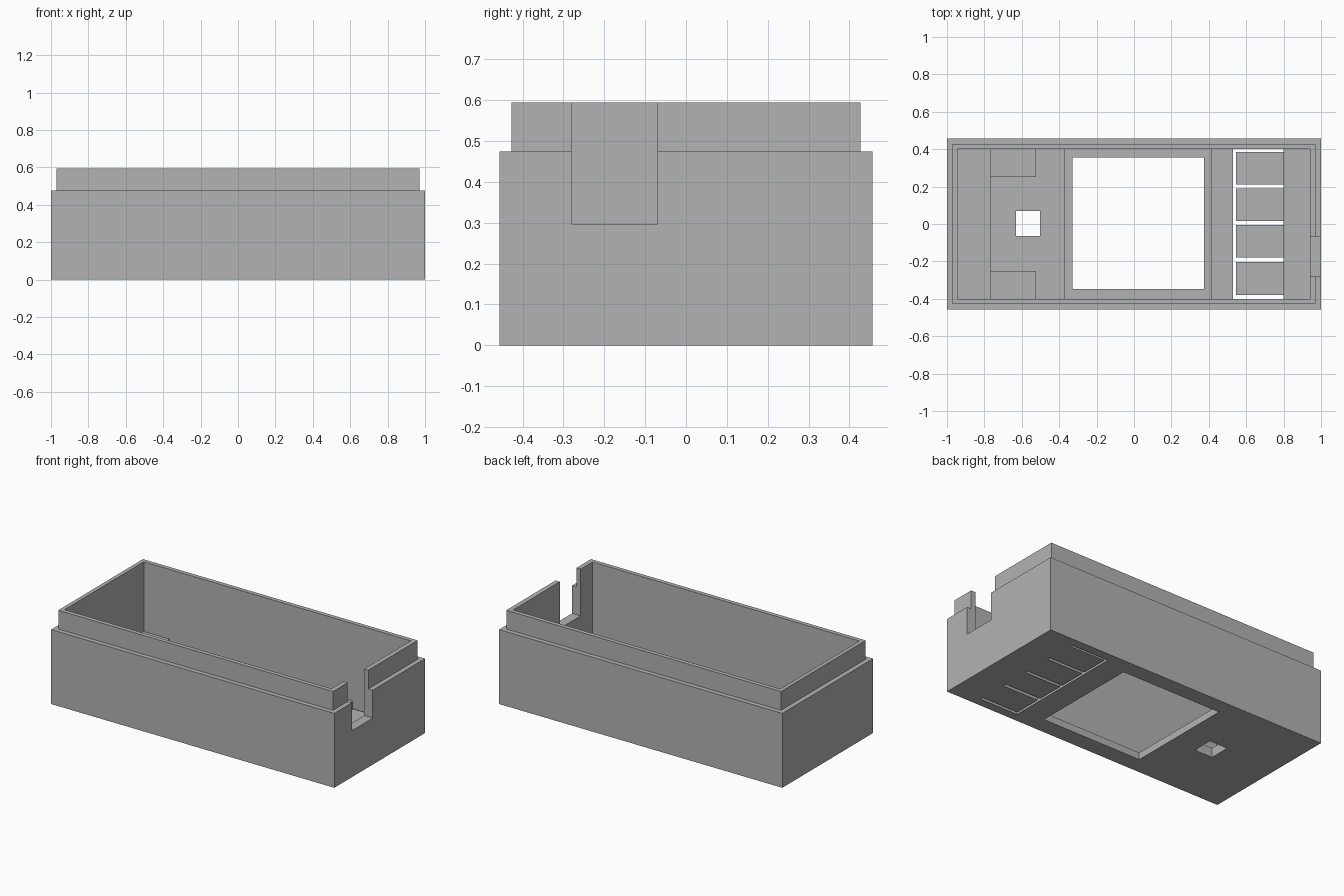
import bpy
import bmesh

cube = bpy.data.objects.get("Cube")
if cube:
    bpy.data.objects.remove(cube, do_unlink=True)

grey = bpy.data.materials.new("plain_grey")
grey.use_nodes = True
grey.diffuse_color = (0.45, 0.45, 0.45, 1)
grey.node_tree.nodes["Principled BSDF"].inputs["Base Color"].default_value = grey.diffuse_color


def make_object(name, bm):
    bmesh.ops.recalc_face_normals(bm, faces=bm.faces)
    mesh = bpy.data.meshes.new(name)
    bm.to_mesh(mesh)
    bm.free()
    mesh.materials.append(grey)
    obj = bpy.data.objects.new(name, mesh)
    bpy.context.collection.objects.link(obj)
    return obj


def box(name, x, y, z):
    """Box from (low, high) ranges on each axis."""
    bm = bmesh.new()
    bmesh.ops.create_cube(bm, size=1)
    for v in bm.verts:
        v.co = [r[0] if c < 0 else r[1] for c, r in zip(v.co, (x, y, z))]
    return make_object(name, bm)


def stepped_solid(name, levels):
    """Stack of centred rectangles (half x, half y, z)."""
    bm = bmesh.new()
    rings = [[bm.verts.new((sx * hx, sy * hy, z))
              for sx, sy in ((-1, -1), (1, -1), (1, 1), (-1, 1))]
             for hx, hy, z in levels]
    for low, high in zip(rings, rings[1:]):
        for i in range(4):
            j = (i + 1) % 4
            bm.faces.new((low[i], low[j], high[j], high[i]))
    bm.faces.new(rings[0][::-1])
    bm.faces.new(rings[-1])
    return make_object(name, bm)


def cut(obj, x, y, z):
    cutter = box("cutter", x, y, z)
    cutter.hide_render = True
    mod = obj.modifiers.new("cut", "BOOLEAN")
    mod.operation = "DIFFERENCE"
    mod.solver = "EXACT"
    mod.object = cutter
    graph = bpy.context.evaluated_depsgraph_get()
    mesh = bpy.data.meshes.new_from_object(obj.evaluated_get(graph))
    obj.modifiers.clear()
    obj.data = mesh
    bpy.data.objects.remove(cutter, do_unlink=True)


# Outer case with the narrower lip on top
case = stepped_solid("case", [(1, 0.457, 0), (1, 0.457, 0.475),
                              (0.97, 0.427, 0.475), (0.97, 0.427, 0.595)])

# Cavity, leaving a raised shelf at the left end, then the lower floors
INNER_Y = (-0.4, 0.4)
cut(case, (-0.945, 0.94), INNER_Y, (0.15, 0.8))
for x0, x1, floor in ((-0.765, -0.37, 0.06), (-0.37, 0.415, 0.045),
                      (0.415, 0.53, 0.1), (0.53, 0.8, 0.06), (0.8, 0.94, 0.1)):
    cut(case, (x0, x1), INNER_Y, (floor, 0.3))

# Cable notch in the end wall
cut(case, (0.9, 1.1), (-0.28, -0.07), (0.297, 0.8))

# Large window and small button hole
cut(case, (-0.33, 0.375), (-0.347, 0.355), (-0.1, 0.3))
cut(case, (-0.63, -0.503), (-0.063, 0.07), (-0.1, 0.3))

# Slots that free four flexible keys
cut(case, (0.53, 0.545), INNER_Y, (-0.1, 0.08))
for y0, y1 in ((0.385, 0.4), (0.19, 0.21), (-0.005, 0.015),
               (-0.202, -0.18), (-0.4, -0.38)):
    cut(case, (0.54, 0.8), (y0, y1), (-0.1, 0.08))

# Support blocks in the corners of the button bay
for side, y in (("back", (0.25, 0.4)), ("front", (-0.4, -0.25))):
    box(side + "_support_block", (-0.765, -0.525), y, (0.05, 0.12))
